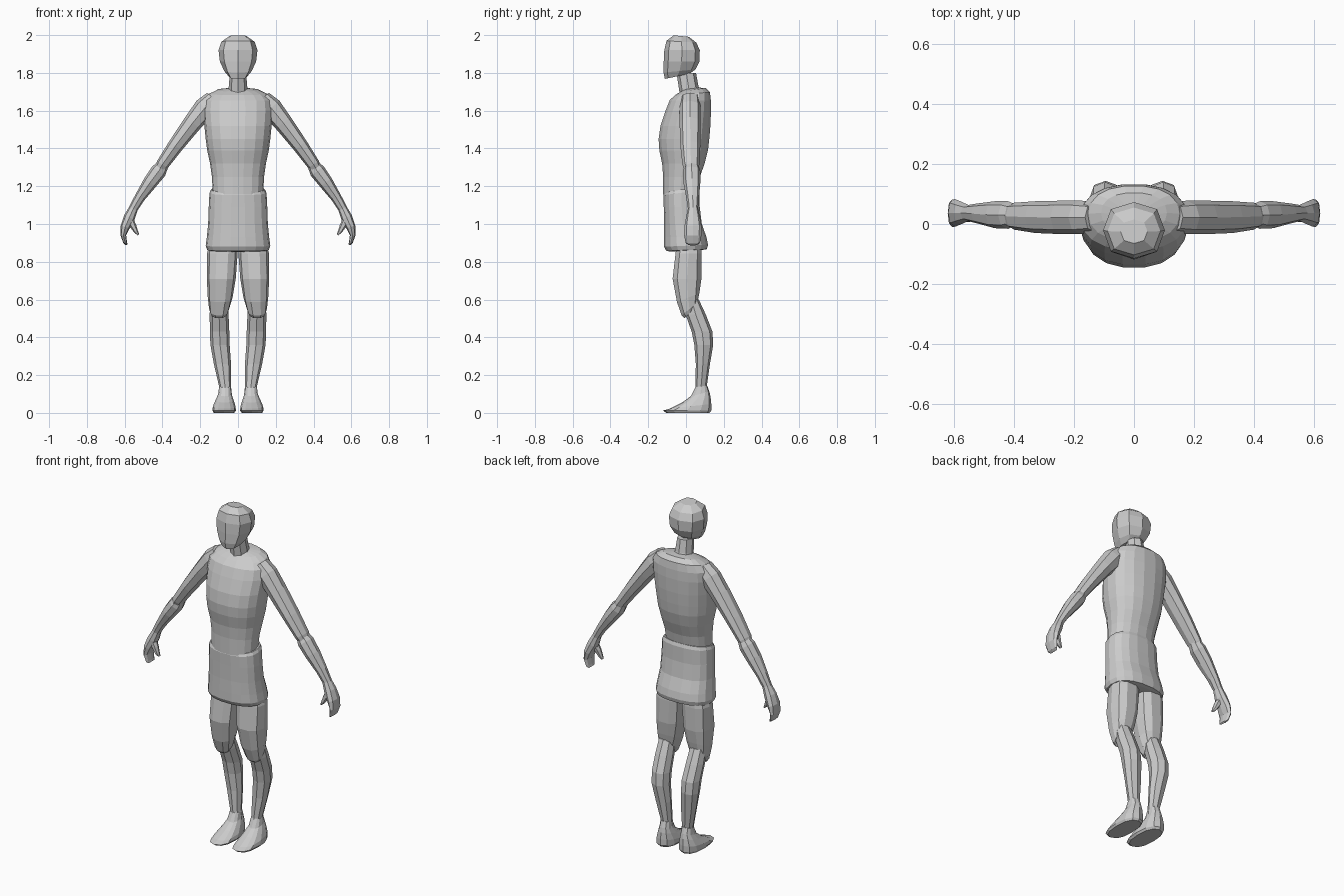
import bpy, bmesh
from math import cos, sin, pi, copysign
from mathutils import Vector


def skin(name, rings, mirror):
    """Skin a list of equal-length vertex rings, with capped ends."""
    bm = bmesh.new()
    loops = [[bm.verts.new(p) for p in ring] for ring in rings]
    n = len(loops[0])
    for a, b in zip(loops, loops[1:]):
        for i in range(n):
            j = (i + 1) % n
            bm.faces.new((a[i], a[j], b[j], b[i]))
    bm.faces.new(loops[0])
    bm.faces.new(loops[-1])
    bmesh.ops.recalc_face_normals(bm, faces=bm.faces)
    mesh = bpy.data.meshes.new(name)
    bm.to_mesh(mesh)
    bm.free()
    obj = bpy.data.objects.new(name, mesh)
    bpy.context.collection.objects.link(obj)
    if mirror:
        obj.modifiers.new("Mirror", 'MIRROR').use_mirror_merge = False
    return obj


def circle(n, power=2.0):
    """Unit superellipse points."""
    pts = []
    for i in range(n):
        c, s = cos(2 * pi * i / n), sin(2 * pi * i / n)
        pts.append((copysign(abs(c) ** (2 / power), c), copysign(abs(s) ** (2 / power), s)))
    return pts


def stack(name, sections, n=8, power=2.0, mirror=False):
    """Horizontal sections: z, x0, x1, y0, y1, tilt (rise towards the back)."""
    rings = []
    for z, x0, x1, y0, y1, tilt in sections:
        rings.append([((x0 + x1) / 2 + u * (x1 - x0) / 2,
                       (y0 + y1) / 2 + v * (y1 - y0) / 2, z + v * tilt)
                      for u, v in circle(n, power)])
    return skin(name, rings, mirror)


def limb(name, path, n=8):
    """Tube along a path: x, y, z, in-plane radius, y radius. Mirrored."""
    P = [Vector(p[:3]) for p in path]
    rings = []
    for i, (x, y, z, r, ry) in enumerate(path):
        t = P[min(i + 1, len(P) - 1)] - P[max(i - 1, 0)]
        side = Vector((-t.z, 0, t.x)).normalized()
        rings.append([P[i] + side * u * r + Vector((0, v * ry, 0)) for u, v in circle(n, 2.2)])
    return skin(name, rings, True)


def sym(rows):
    return [(z, -h, h, y0, y1, t) for z, h, y0, y1, t in rows]


# Head and neck
stack("head", sym([
    (1.782, .05, -.112, .02, .014),
    (1.81, .073, -.119, .05, .008),
    (1.86, .096, -.118, .071, 0),
    (1.92, .103, -.115, .073, 0),
    (1.965, .088, -.103, .055, -.005),
    (1.995, .045, -.065, .015, -.004)]), 8, 2.4)
stack("neck", sym([
    (1.66, .075, -.05, .085, .02),
    (1.715, .05, -.035, .066, .015),
    (1.80, .043, -.05, .053, 0)]), 8)

# Upper garment
stack("torso", sym([
    (1.17, .134, -.122, .062, .015),
    (1.25, .138, -.122, .075, 0),
    (1.32, .148, -.128, .10, 0),
    (1.39, .163, -.143, .118, 0),
    (1.45, .171, -.147, .125, 0),
    (1.52, .178, -.137, .131, 0),
    (1.60, .184, -.11, .134, 0),
    (1.655, .179, -.088, .133, 0),
    (1.69, .152, -.06, .128, .008),
    (1.71, .11, -.03, .105, .01),
    (1.717, .055, -.01, .07, .005)]), 18, 2.25)

# Lower garment
stack("tunic_skirt", sym([
    (.858, .14, -.07, .09, .005),
    (.862, .163, -.105, .112, .005),
    (.885, .171, -.118, .118, .005),
    (.93, .165, -.118, .11, 0),
    (1.0, .158, -.117, .085, 0),
    (1.09, .155, -.119, .074, 0),
    (1.165, .151, -.121, .073, .012),
    (1.182, .143, -.113, .066, .014)]), 18, 2.4)

# Arms
limb("upper_arm", [
    (.13, .022, 1.665, .045, .05),
    (.175, .022, 1.615, .058, .056),
    (.24, .022, 1.535, .05, .056),
    (.33, .023, 1.415, .041, .053),
    (.40, .026, 1.315, .034, .045),
    (.425, .028, 1.275, .022, .032)])
limb("forearm", [
    (.395, .03, 1.315, .03, .035),
    (.42, .03, 1.28, .042, .046),
    (.465, .031, 1.22, .038, .045),
    (.52, .035, 1.14, .028, .034),
    (.558, .037, 1.075, .024, .026)])

# Hands
limb("hand", [
    (.55, .037, 1.09, .023, .025),
    (.575, .037, 1.035, .03, .037),
    (.597, .037, .985, .025, .046),
    (.607, .036, .94, .015, .046),
    (.597, .036, .90, .010, .038),
    (.589, .036, .89, .005, .026)])
limb("thumb", [
    (.575, .03, 1.03, .018, .025),
    (.555, .025, .99, .017, .02),
    (.54, .022, .96, .011, .015),
    (.527, .022, .943, .005, .007)], 6)

# Legs
stack("shorts_leg", [
    (.90, .01, .15, -.05, .08, 0),
    (.845, .002, .164, -.058, .085, 0),
    (.71, .012, .165, -.074, .085, 0),
    (.61, .029, .16, -.05, .073, .025),
    (.55, .047, .153, -.025, .062, .035),
    (.53, .06, .143, -.01, .052, .03)], 10, 2.5, True)
stack("shin", [
    (.60, .055, .147, -.01, .068, 0),
    (.52, .05, .15, -.002, .105, 0),
    (.43, .046, .149, .03, .14, 0),
    (.36, .044, .146, .044, .144, 0),
    (.26, .037, .128, .052, .127, 0),
    (.14, .037, .10, .05, .11, 0),
    (.08, .03, .107, .04, .118, 0)], 8, 2.2, True)

# Feet: ankle flaring into a long flat sole
stack("foot", [
    (0, .02, .128, -.105, .125, 0),
    (.012, .011, .135, -.122, .134, 0),
    (.035, .013, .133, -.085, .134, .012),
    (.07, .024, .118, -.02, .13, .015),
    (.10, .034, .105, .025, .124, .012),
    (.14, .038, .10, .05, .112, .005)], 12, 2.4, True)
